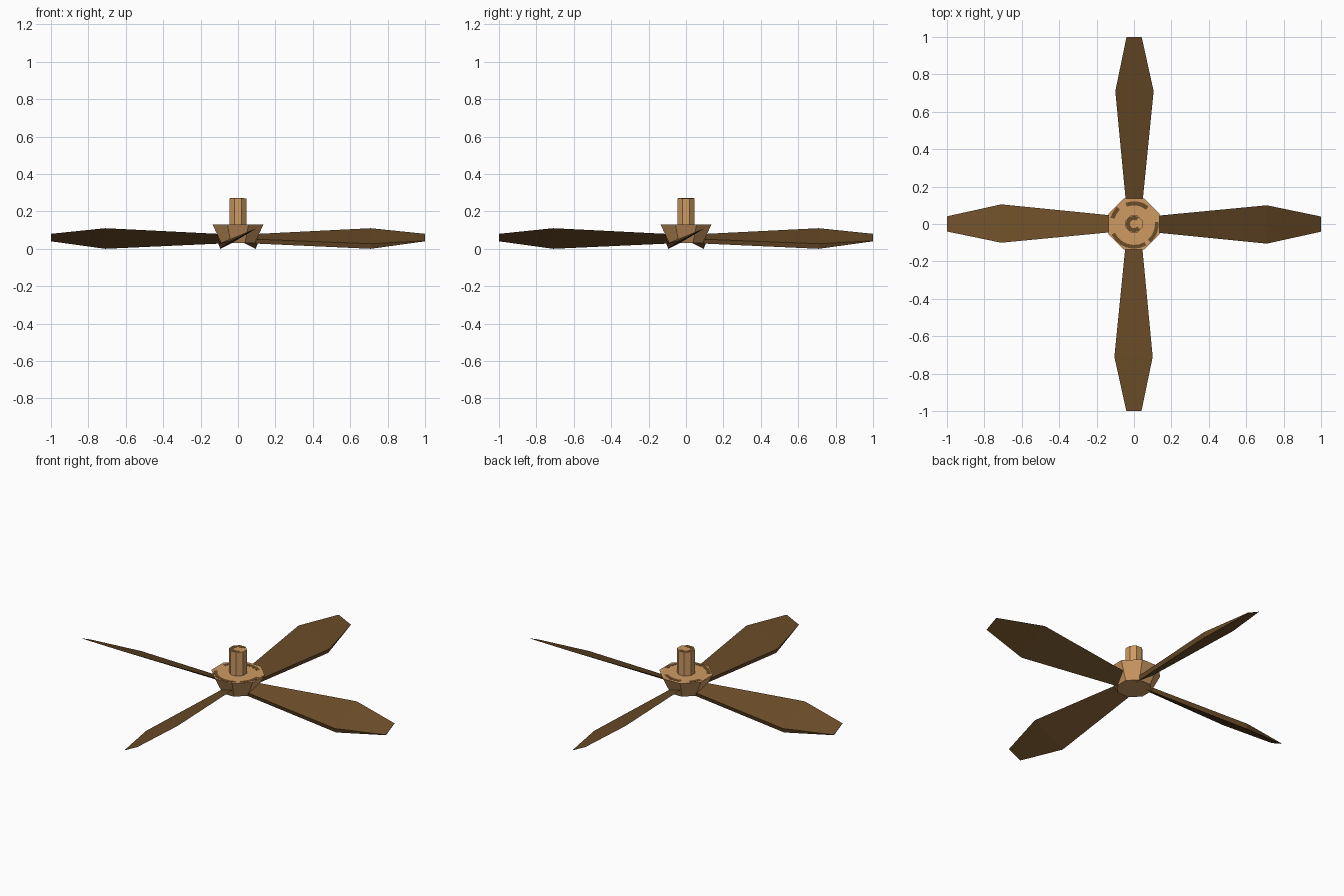
import bpy, bmesh, math
from mathutils import Matrix

if "Cube" in bpy.data.objects:
    bpy.data.objects.remove(bpy.data.objects["Cube"])


def material(name, rgb):
    m = bpy.data.materials.new(name)
    m.diffuse_color = (*rgb, 1)
    m.use_nodes = True
    m.node_tree.nodes["Principled BSDF"].inputs["Base Color"].default_value = m.diffuse_color
    return m


TAN = material("light_wood", (0.62, 0.325, 0.125))
BROWN = material("dark_wood", (0.144, 0.072, 0.021))


def finish(name, bm, mat):
    bmesh.ops.recalc_face_normals(bm, faces=bm.faces)
    me = bpy.data.meshes.new(name)
    bm.to_mesh(me)
    bm.free()
    me.materials.append(mat)
    ob = bpy.data.objects.new(name, me)
    bpy.context.collection.objects.link(ob)
    return ob


def octagon(name, a0, a1, z0, z1):
    """Eight-sided frustum, flats facing the axes; a0/a1 are half widths."""
    k = 1 / math.cos(math.pi / 8)
    bm = bmesh.new()
    bmesh.ops.create_cone(bm, cap_ends=True, segments=8,
                          radius1=a0 * k, radius2=a1 * k, depth=z1 - z0)
    # make sure the flats, not corners, face the axes
    v = bm.verts[:][0].co
    off = math.atan2(v.y, v.x) % (math.pi / 4)
    bm.transform(Matrix.Translation((0, 0, (z0 + z1) / 2))
                 @ Matrix.Rotation(math.pi / 8 - off, 4, 'Z'))
    return finish(name, bm, TAN)


def arc(name, r0, r1, deg0, deg1, z):
    """Thin painted growth-ring arc."""
    bm = bmesh.new()
    n = max(2, round((deg1 - deg0) / 15))
    rows = []
    for i in range(n + 1):
        a = math.radians(deg0 + (deg1 - deg0) * i / n)
        rows.append([bm.verts.new((r * math.cos(a), r * math.sin(a), h))
                     for r, h in ((r0, z), (r1, z), (r1, z + .002), (r0, z + .002))])
    for a, b in zip(rows, rows[1:]):
        for j in range(4):
            bm.faces.new((a[j], a[(j + 1) % 4], b[(j + 1) % 4], b[j]))
    bm.faces.new(rows[0])
    bm.faces.new(rows[-1])
    finish(name, bm, BROWN)


# hub and shaft
octagon("hub", 0.09, 0.136, 0.03, 0.13)
octagon("shaft", 0.045, 0.045, 0.12, 0.27)

# growth rings on the end grain
arc("hub_ring_upper", 0.1, 0.122, 50, 112, 0.129)
arc("hub_ring_left", 0.108, 0.13, 135, 165, 0.129)
arc("hub_ring_lower", 0.112, 0.132, 205, 300, 0.129)
arc("hub_ring_right", 0.112, 0.132, 312, 365, 0.129)
arc("shaft_ring", 0.022, 0.043, 55, 320, 0.2685)

# blade wedge sections: radius, then (side, z) for sharp upper edge and
# the two corners of the thick lower edge
SECTIONS = [
    (0.05, (0.037, 0.077), (-0.039, 0.053), (-0.033, 0.03)),
    (0.71, (0.100, 0.110), (-0.105, 0.027), (-0.095, 0.0)),
    (1.00, (0.040, 0.080), (-0.041, 0.043), (-0.040, 0.040)),
]
for k, side in enumerate(("right", "back", "left", "front")):
    bm = bmesh.new()
    rings = [[bm.verts.new((r, y, z)) for y, z in pts] for r, *pts in SECTIONS]
    for a, b in zip(rings, rings[1:]):
        for j in range(3):
            bm.faces.new((a[j], a[(j + 1) % 3], b[(j + 1) % 3], b[j]))
    bm.faces.new(rings[0])
    bm.faces.new(rings[-1])
    bm.transform(Matrix.Rotation(k * math.pi / 2, 4, 'Z'))
    finish("blade_" + side, bm, BROWN)
